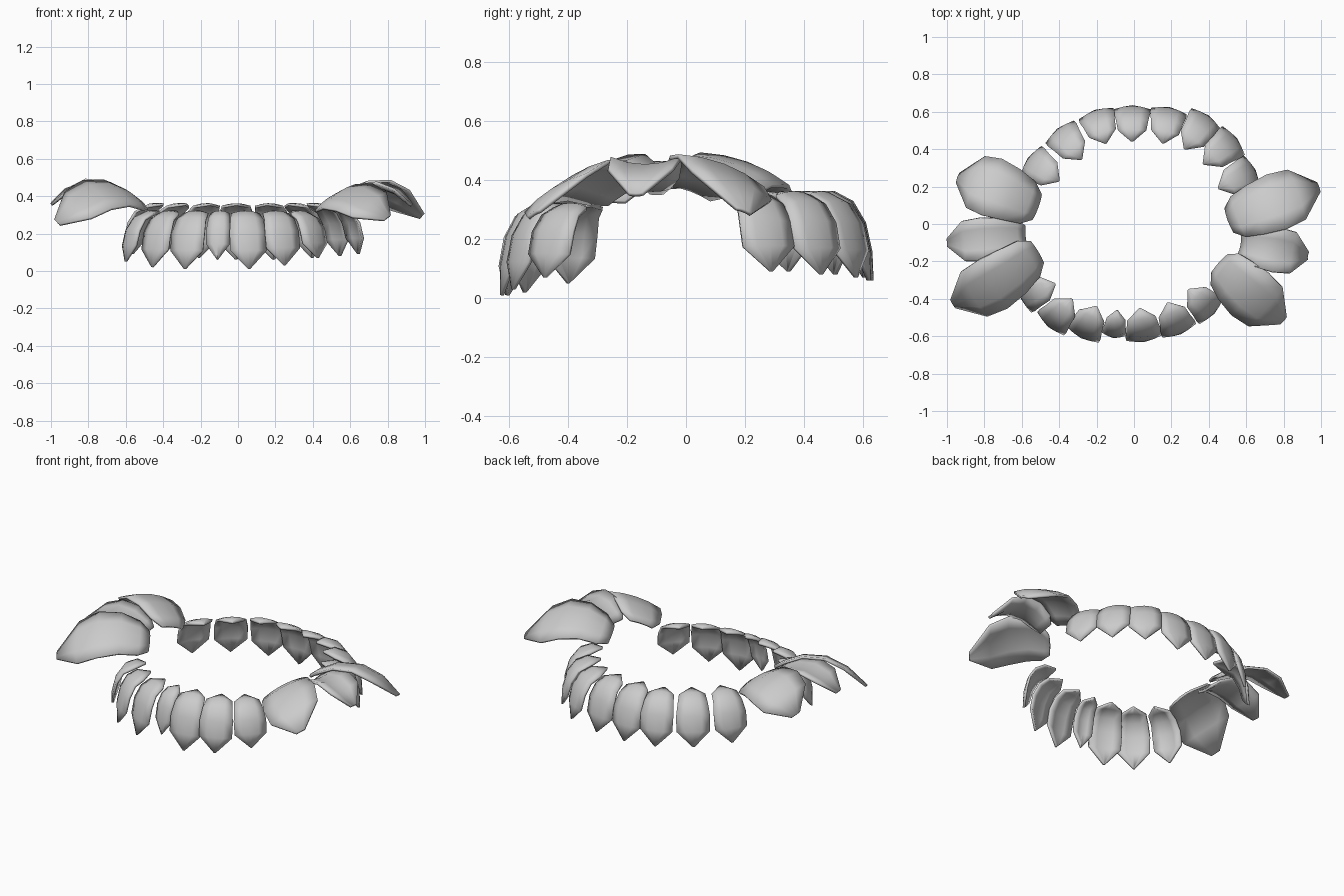
import bpy, bmesh
from mathutils import Vector

if "Cube" in bpy.data.objects:
    bpy.data.objects.remove(bpy.data.objects["Cube"])

Z = Vector((0, 0, 1))
COLS = (-1, -0.5, 0, 0.5, 1)


def plate(name, path, widths, side, crown):
    """Curved leaf-shaped plate swept along a path, with a crowned cross-section."""
    bm = bmesh.new()
    grid = []
    for i, (p, w) in enumerate(zip(path, widths)):
        t = path[min(i + 1, len(path) - 1)] - path[max(i - 1, 0)]
        n = t.cross(side).normalized()
        grid.append([bm.verts.new(p + side * w * u - n * crown * w * u * u) for u in COLS])
    for a, b in zip(grid, grid[1:]):
        for j in range(len(COLS) - 1):
            bm.faces.new((a[j], b[j], b[j + 1], a[j + 1]))
    me = bpy.data.meshes.new(name)
    bm.to_mesh(me)
    bm.free()
    ob = bpy.data.objects.new(name, me)
    bpy.context.collection.objects.link(ob)
    mod = ob.modifiers.new("thickness", 'SOLIDIFY')
    mod.thickness = 0.014
    mod.offset = -1
    bpy.ops.object.select_all(action='DESELECT')
    bpy.context.view_layer.objects.active = ob
    ob.select_set(True)
    bpy.ops.object.shade_smooth_by_angle(angle=0.6)


# Hanging plates: radial fraction, height fraction, width fraction
PROFILE = ((0, 0.99, 0.05), (0.33, 0.99, 0.76), (0.65, 0.88, 0.87),
           (0.87, 0.64, 0.98), (0.98, 0.32, 0.97), (1, 0, 0.05))


def hanging(name, inner, tip, z_top, z_tip, half):
    a, b = Vector((*inner, 0)), Vector((*tip, 0))
    side = Z.cross((b - a).normalized()) * half
    path = [a.lerp(b, r) + Z * (z_tip + (z_top - z_tip) * h) for r, h, w in PROFILE]
    plate(name, path, [w for r, h, w in PROFILE], side, 0.018)


# Front row: inner point, tip, tip height, half width
FRONT = (((-0.42, -0.32), (-0.605, -0.40), 0.05, 0.092),
         ((-0.33, -0.40), (-0.46, -0.55), 0.02, 0.097),
         ((-0.20, -0.44), (-0.285, -0.61), 0.01, 0.1),
         ((-0.09, -0.46), (-0.11, -0.61), 0.06, 0.066),
         ((0.03, -0.45), (0.06, -0.63), 0.01, 0.102),
         ((0.18, -0.42), (0.25, -0.59), 0.03, 0.1),
         ((0.29, -0.35), (0.43, -0.48), 0.07, 0.097))
for i, (a, b, z, h) in enumerate(FRONT):
    hanging(f"front_plate_{i + 1}", a, b, 0.325, z, h)

# Back row
BACK = (((-0.40, 0.23), (-0.57, 0.35), 0.09),
        ((-0.28, 0.345), (-0.41, 0.51), 0.08),
        ((-0.15, 0.43), (-0.21, 0.61), 0.07),
        ((-0.01, 0.44), (-0.01, 0.635), 0.06),
        ((0.155, 0.43), (0.19, 0.625), 0.06),
        ((0.27, 0.40), (0.40, 0.58), 0.07),
        ((0.37, 0.32), (0.55, 0.46), 0.08),
        ((0.45, 0.19), (0.65, 0.29), 0.09))
for i, (a, b, z) in enumerate(BACK):
    hanging(f"back_plate_{i + 1}", a, b, 0.365, z, 0.1)

# Large shoulder plates: base, middle, tip, half width, sideways tilt, crown
SHOULDER = (
    ("right_front", (0.45, -0.21, 0.36), (0.60, -0.37, 0.42), (0.80, -0.52, 0.29), 0.15, 0.07, 0.02),
    ("right_middle", (0.57, -0.11, 0.37), (0.74, -0.135, 0.455), (0.93, -0.17, 0.355), 0.118, 0.0, -0.025),
    ("right_back", (0.50, 0.02, 0.37), (0.74, 0.12, 0.46), (0.99, 0.20, 0.30), 0.155, -0.055, 0.025),
    ("left_front", (-0.51, -0.15, 0.37), (-0.73, -0.32, 0.435), (-0.97, -0.43, 0.265), 0.15, -0.075, 0.02),
    ("left_middle", (-0.58, -0.06, 0.38), (-0.79, -0.08, 0.465), (-1.0, -0.10, 0.36), 0.115, 0.0, -0.015),
    ("left_back", (-0.51, 0.09, 0.37), (-0.74, 0.2, 0.465), (-0.945, 0.25, 0.33), 0.16, 0.055, 0.025))
STEPS = ((0, 0.45), (0.1, 0.75), (0.3, 0.9), (0.55, 1), (0.78, 0.92), (1, 0.18))
for name, a, m, b, half, tilt, crown in SHOULDER:
    a, m, b = Vector(a), Vector(m), Vector(b)
    flat = Vector((b.x - a.x, b.y - a.y, 0)).normalized()
    side = Z.cross(flat) * half + Z * tilt
    path = [a * (2 * t - 1) * (t - 1) + m * 4 * t * (1 - t) + b * t * (2 * t - 1) for t, w in STEPS]
    plate(name + "_shoulder_plate", path, [w for t, w in STEPS], side, crown)
